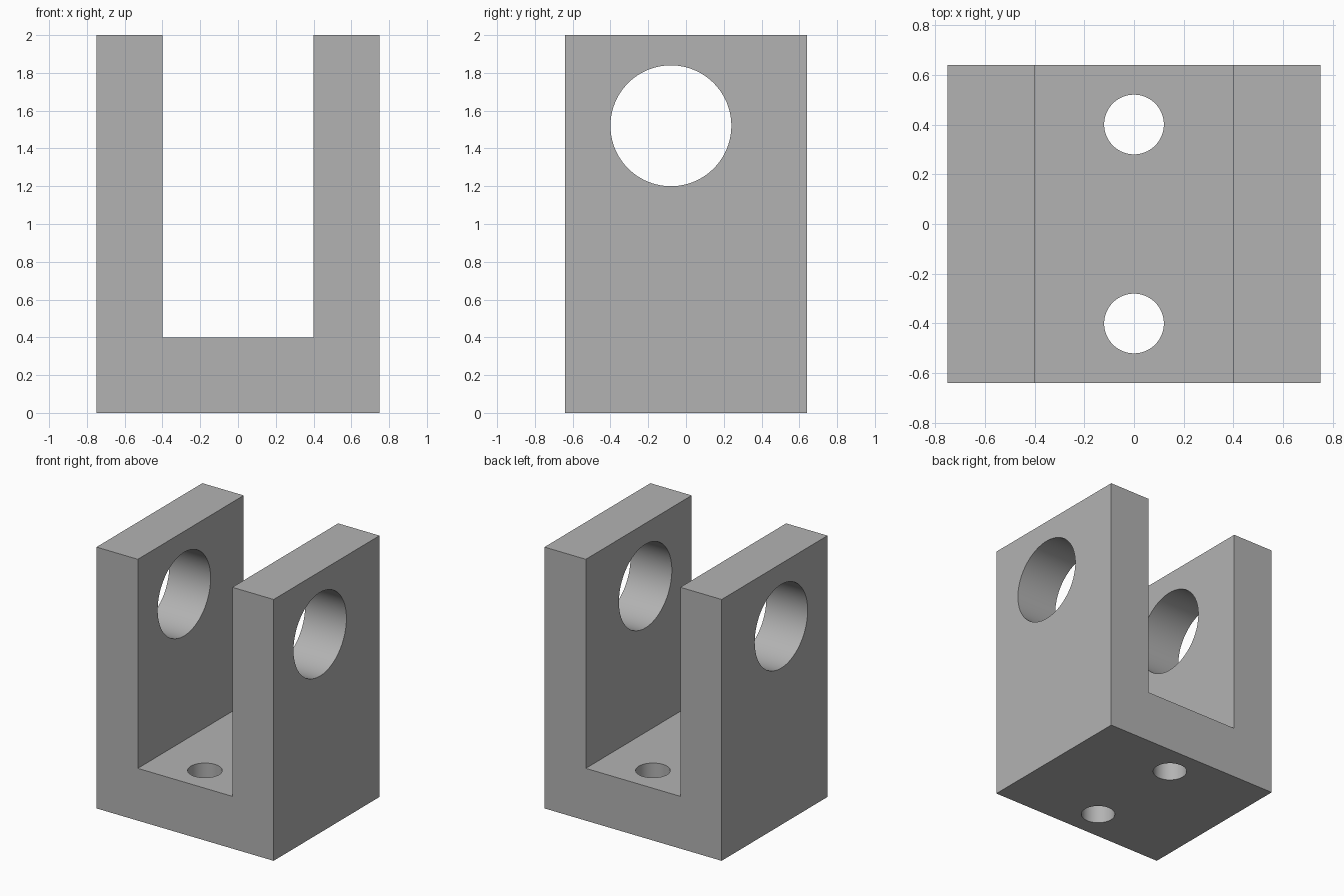
import bpy
import bmesh
import math

default = bpy.data.objects.get("Cube")
if default:
    bpy.data.objects.remove(default, do_unlink=True)

# Single plain grey
grey = bpy.data.materials.new("plain_grey")
grey.use_nodes = True
colour = (0.45, 0.45, 0.45, 1)
grey.diffuse_color = colour
grey.node_tree.nodes["Principled BSDF"].inputs["Base Color"].default_value = colour

HALF_X, HALF_Y, HEIGHT = 0.75, 0.64, 2.0
SLOT_X, FLOOR_Z = 0.40, 0.40

# U-shaped profile extruded from front to back
profile = [(-HALF_X, 0), (HALF_X, 0), (HALF_X, HEIGHT), (SLOT_X, HEIGHT),
           (SLOT_X, FLOOR_Z), (-SLOT_X, FLOOR_Z), (-SLOT_X, HEIGHT), (-HALF_X, HEIGHT)]
bm = bmesh.new()
face = bm.faces.new([bm.verts.new((x, -HALF_Y, z)) for x, z in profile])
extruded = bmesh.ops.extrude_face_region(bm, geom=[face])["geom"]
bmesh.ops.translate(bm, vec=(0, 2 * HALF_Y, 0),
                    verts=[g for g in extruded if isinstance(g, bmesh.types.BMVert)])
bmesh.ops.recalc_face_normals(bm, faces=bm.faces)
mesh = bpy.data.meshes.new("clevis_bracket")
bm.to_mesh(mesh)
bm.free()
mesh.materials.append(grey)
bracket = bpy.data.objects.new("clevis_bracket", mesh)
bpy.context.collection.objects.link(bracket)


def drill(name, radius, depth, location, rotation=(0, 0, 0)):
    """Cut a round hole through the bracket."""
    bpy.ops.mesh.primitive_cylinder_add(vertices=96, radius=radius, depth=depth,
                                        location=location, rotation=rotation)
    cutter = bpy.context.object
    cutter.name = name
    cutter.data.materials.append(grey)
    cutter.hide_render = True
    bpy.ops.object.select_all(action='DESELECT')
    bpy.context.view_layer.objects.active = bracket
    bracket.select_set(True)
    mod = bracket.modifiers.new(name, 'BOOLEAN')
    mod.operation = 'DIFFERENCE'
    mod.solver = 'EXACT'
    mod.object = cutter
    bpy.ops.object.modifier_apply(modifier=mod.name)
    bpy.data.objects.remove(cutter, do_unlink=True)


# Pin hole through both arms, and two bolt holes through the base
drill("pin_hole", 0.32, 2.0, (0, -0.08, 1.52), (0, math.pi / 2, 0))
for side in (-1, 1):
    drill("bolt_hole", 0.12, 0.8, (0, side * 0.40, 0.2))

bpy.ops.object.shade_smooth_by_angle(angle=math.radians(30))
